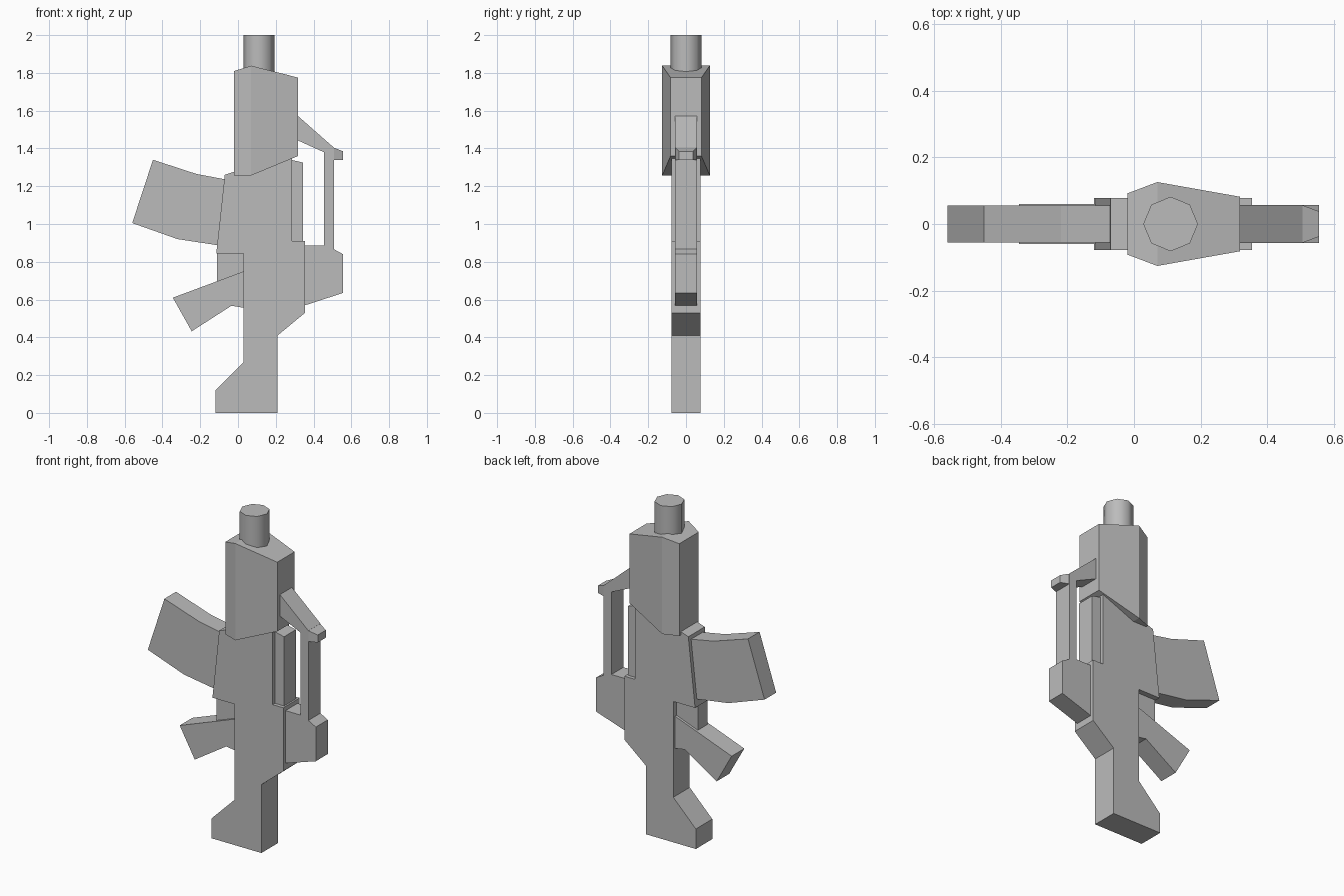
import bpy, bmesh, math

cube = bpy.data.objects.get("Cube")
if cube:
    bpy.data.objects.remove(cube, do_unlink=True)

grey = bpy.data.materials.new("plain_grey")
grey.use_nodes = True
colour = (0.5, 0.5, 0.5, 1)
grey.diffuse_color = colour
grey.node_tree.nodes["Principled BSDF"].inputs["Base Color"].default_value = colour


def finish(name, bm):
    bmesh.ops.recalc_face_normals(bm, faces=bm.faces)
    mesh = bpy.data.meshes.new(name)
    bm.to_mesh(mesh)
    bm.free()
    mesh.materials.append(grey)
    obj = bpy.data.objects.new(name, mesh)
    bpy.context.collection.objects.link(obj)
    return obj


def slab(name, profile, half):
    """Extrude a side profile of (x, z) points; half is one thickness or one per point."""
    halves = half if isinstance(half, list) else [half] * len(profile)
    bm = bmesh.new()
    front = [bm.verts.new((x, -h, z)) for (x, z), h in zip(profile, halves)]
    back = [bm.verts.new((x, h, z)) for (x, z), h in zip(profile, halves)]
    bm.faces.new(front)
    bm.faces.new(back[::-1])
    for i in range(len(profile)):
        j = (i + 1) % len(profile)
        bm.faces.new((front[i], back[i], back[j], front[j]))
    return finish(name, bm)


# Receiver and stock in one flat piece
slab("receiver_and_stock", [
    (-0.12, 0), (-0.12, 0.12), (0.03, 0.27), (0.03, 0.845), (-0.115, 0.845),
    (-0.07, 1.26), (-0.01, 1.28), (0.05, 1.36), (0.285, 1.36), (0.285, 0.91),
    (0.355, 0.91), (0.355, 0.53), (0.21, 0.41), (0.21, 0)], 0.078)

# Parts on the grip side
slab("magazine", [
    (-0.06, 1.235), (-0.22, 1.265), (-0.45, 1.34), (-0.56, 1.005),
    (-0.32, 0.92), (-0.09, 0.885)], 0.055)
slab("trigger_guard", [(-0.11, 0.85), (-0.11, 0.69), (0.04, 0.74), (0.04, 0.85)], 0.045)
slab("pistol_grip", [
    (0.04, 0.753), (-0.345, 0.61), (-0.245, 0.432), (-0.035, 0.567), (0.04, 0.555)], 0.06)

# Parts on the sight side
slab("upper_rail", [(0.28, 0.9), (0.28, 1.34), (0.345, 1.325), (0.345, 0.9)], 0.056)
slab("rear_block", [
    (0.35, 0.568), (0.556, 0.635), (0.556, 0.84), (0.505, 0.868),
    (0.505, 0.885), (0.35, 0.885)], 0.057)
slab("handle_bar", [(0.455, 0.87), (0.455, 1.385), (0.507, 1.385), (0.507, 0.86)], 0.057)
slab("handle_arm", [
    (0.3, 1.587), (0.507, 1.405), (0.507, 1.34), (0.455, 1.38), (0.3, 1.45)], 0.057)
slab("handle_tip", [(0.505, 1.405), (0.556, 1.385), (0.556, 1.34), (0.505, 1.34)],
     [0.057, 0.038, 0.038, 0.057])

# Hexagonal handguard, widest near the barrel and cut at an angle on both ends
slab("handguard", [
    (-0.02, 1.257), (-0.02, 1.81), (0.07, 1.838), (0.318, 1.775),
    (0.318, 1.36), (0.07, 1.257)], [0.092, 0.092, 0.126, 0.082, 0.082, 0.126])
guard = bpy.data.objects["handguard"]
# Split each flank along the widest edge
bm = bmesh.new()
bm.from_mesh(guard.data)
for face in [f for f in bm.faces if len(f.verts) == 6]:
    ridge = [v for v in face.verts if abs(v.co.x - 0.07) < 0.001]
    bmesh.utils.face_split(face, ridge[0], ridge[1])
bmesh.ops.recalc_face_normals(bm, faces=bm.faces)
bm.to_mesh(guard.data)
bm.free()

# Eight-sided barrel
bpy.ops.mesh.primitive_cylinder_add(vertices=8, radius=0.082, depth=0.3, location=(0.11, 0, 1.85))
barrel = bpy.context.object
barrel.name = "barrel"
barrel.data.materials.append(grey)
bpy.ops.object.shade_smooth_by_angle(angle=math.radians(50))
